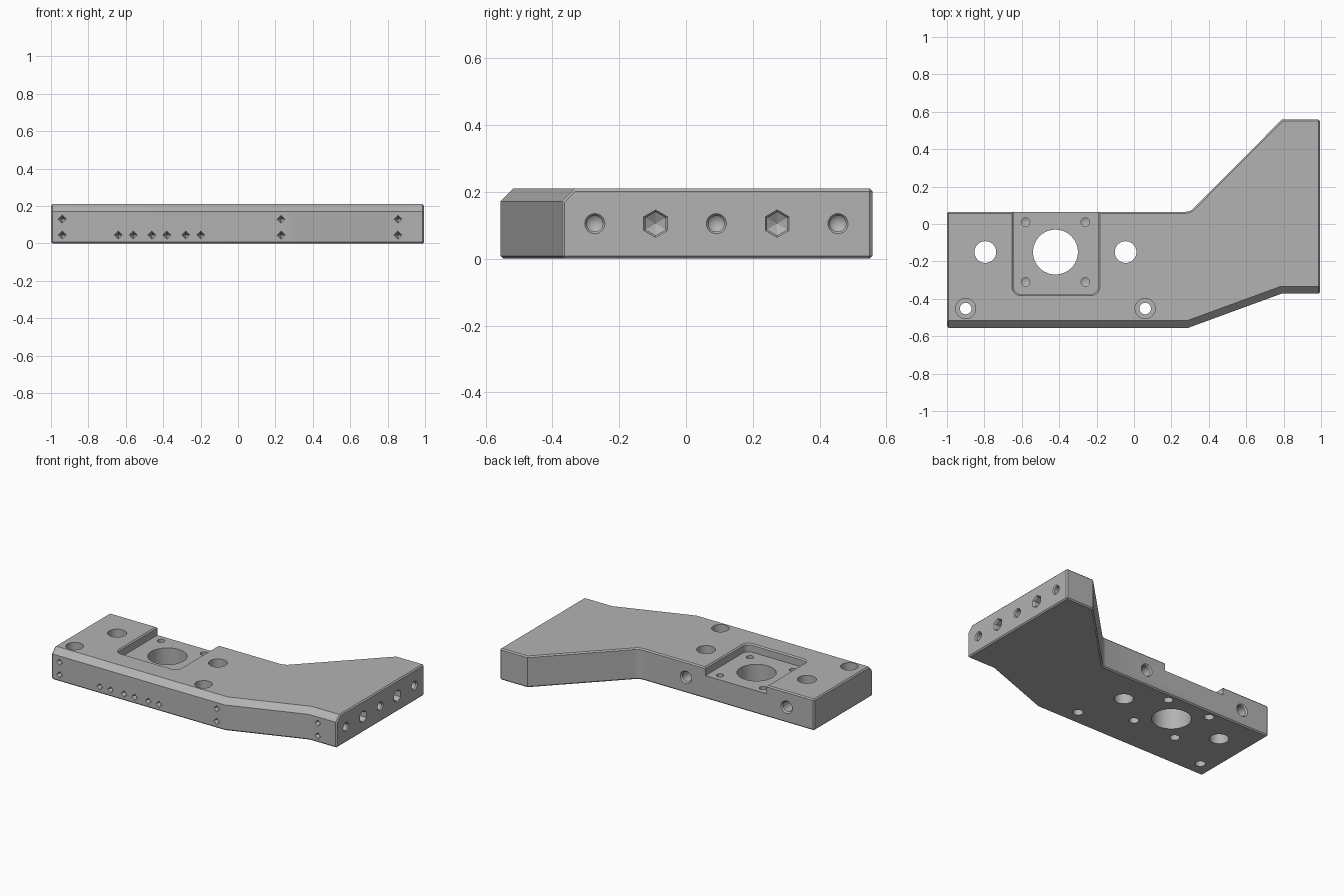
import bpy, bmesh, math
from mathutils import Vector

cube = bpy.data.objects.get("Cube")
if cube:
    bpy.data.objects.remove(cube, do_unlink=True)

H = 0.21        # plate thickness
BACK = 0.065    # back edge of the narrow end
FLOOR = 0.155   # pocket floor height

grey = bpy.data.materials.new("machined grey")
grey.use_nodes = True
COLOUR = (0.45, 0.45, 0.45, 1)
grey.diffuse_color = COLOUR
grey.node_tree.nodes["Principled BSDF"].inputs["Base Color"].default_value = COLOUR


def finish(bm, name):
    bmesh.ops.recalc_face_normals(bm, faces=bm.faces[:])
    mesh = bpy.data.meshes.new(name)
    bm.to_mesh(mesh)
    bm.free()
    mesh.materials.append(grey)
    obj = bpy.data.objects.new(name, mesh)
    bpy.context.collection.objects.link(obj)
    return obj


def loft(rings, name):
    """Closed solid through rings of equal length; a one-point ring makes a tip."""
    bm = bmesh.new()
    loops = [[bm.verts.new(p) for p in ring] for ring in rings]
    for a, b in zip(loops, loops[1:]):
        n = len(a)
        for i in range(n):
            j = (i + 1) % n
            bm.faces.new((a[i], a[j], b[0]) if len(b) == 1 else (a[i], a[j], b[j], b[i]))
    for end in (loops[0], loops[-1]):
        if len(end) > 2:
            bm.faces.new(end)
    return finish(bm, name)


def apply_all(obj):
    bpy.context.view_layer.objects.active = obj
    for mod in list(obj.modifiers):
        bpy.ops.object.modifier_apply(modifier=mod.name)


def cut(cutter):
    mod = plate.modifiers.new("cut", 'BOOLEAN')
    mod.operation, mod.solver, mod.object = 'DIFFERENCE', 'EXACT', cutter
    apply_all(plate)
    bpy.data.objects.remove(cutter, do_unlink=True)


def drill(start, axis, profile, sides=32):
    """Cut a turned hole; profile lists (depth, radius) from the surface inward."""
    start, axis = Vector(start), Vector(axis)
    u = Vector((0, 1, 0)) if axis.x else Vector((1, 0, 0))
    v = axis.cross(u)
    rings = []
    for depth, r in profile:
        c = start + axis * depth
        angles = [math.tau * i / sides + math.pi / 2 for i in range(sides)]
        rings.append([c + r * (u * math.cos(t) + v * math.sin(t)) for t in angles] if r else [c])
    cut(loft(rings, "hole_cutter"))


# Plate: outline with a small inner fillet behind the flare
outline = [(-1, -0.555), (0.29, -0.555), (0.79, -0.372), (0.995, -0.372),
           (0.995, 0.558), (0.79, 0.558), (0.33, 0.095)]
outline += [(0.315, 0.08), (0.298, 0.069), (0.275, BACK), (-1, BACK)]
plate = loft([[(x, y, z) for x, y in outline] for z in (0, H)], "bracket_plate")

# Wide chamfer along the upper front edges
bm = bmesh.new()
bm.from_mesh(plate.data)
front = [e for e in bm.edges if all(v.co.z > H - 0.01 and v.co.y < -0.3 for v in e.verts)]
bmesh.ops.bevel(bm, geom=front, offset=0.038, segments=1, affect='EDGES')
bm.to_mesh(plate.data)
bm.free()

# Fine chamfer on the remaining square edges
edge = plate.modifiers.new("edge", 'BEVEL')
edge.width, edge.segments = 0.008, 1
edge.limit_method, edge.angle_limit = 'ANGLE', math.radians(60)
apply_all(plate)


# Pocket open to the back, with rounded front corners and a flared rim
def pocket_ring(z, grow):
    x0, x1, y0, r = -0.645 - grow, -0.19 + grow, -0.375 - grow, 0.04 + grow
    pts = [(x1, 0.2, z), (x0, 0.2, z)]
    for cx, turn in ((x0 + r, math.pi), (x1 - r, 1.5 * math.pi)):
        for i in range(7):
            t = turn + i * math.pi / 12
            pts.append((cx + r * math.cos(t), y0 + r + r * math.sin(t), z))
    return pts


cut(loft([pocket_ring(FLOOR, 0), pocket_ring(H - 0.008, 0), pocket_ring(H + 0.012, 0.02)],
         "pocket_cutter"))

# Vertical holes: bore, dowel holes, counterbored screws
UP, DOWN = (0, 0, 1), (0, 0, -1)
for x, r in ((-0.42, 0.12), (-0.795, 0.058), (-0.045, 0.058)):
    drill((x, -0.15, H), DOWN, [(-0.02, r), (H + 0.02, r)], 48)
for x in (-0.9, 0.06):
    drill((x, -0.452, H), DOWN, [(-0.02, 0.054), (0.1, 0.054), (0.1001, 0.031), (H + 0.02, 0.031)])

# Blind mounting holes around the bore, from above and below
for x in (-0.58, -0.26):
    for y in (0.01, -0.31):
        drill((x, y, FLOOR), DOWN, [(-0.02, 0.023), (0.05, 0.023), (0.06, 0)], 24)
        drill((x, y, 0), UP, [(-0.02, 0.03), (0.06, 0.03), (0.075, 0)], 24)

# Holes in the back edge meeting the dowel holes
for x in (-0.795, -0.045):
    drill((x, BACK, H / 2), (0, -1, 0), [(-0.01, 0.05), (0.01, 0.034), (0.19, 0.034)], 24)

# Row of holes in the wide end, alternately round and hexagonal
for i in range(5):
    sides, r = (6, 0.035) if i % 2 else (24, 0.024)
    drill((0.995, -0.273 + i * 0.182, H / 2), (-1, 0, 0),
          [(-0.01, r + 0.014), (0.008, r), (0.12, r), (0.14, 0)], sides)

# Small four-sided pits along the front
pits = [(x, z) for x in (-0.94, 0.23, 0.855) for z in (0.045, 0.13)]
pits += [(x, 0.045) for x in (-0.64, -0.56, -0.46, -0.38, -0.28, -0.2)]
for x, z in pits:
    y = -0.372 if x > 0.79 else -0.555
    drill((x, y, z), (0, 1, 0), [(-0.01, 0.026), (0.05, 0)], 4)

# Shading that keeps machined edges crisp
bpy.ops.object.select_all(action='DESELECT')
plate.select_set(True)
bpy.context.view_layer.objects.active = plate
bpy.ops.object.shade_smooth_by_angle(angle=math.radians(30))
